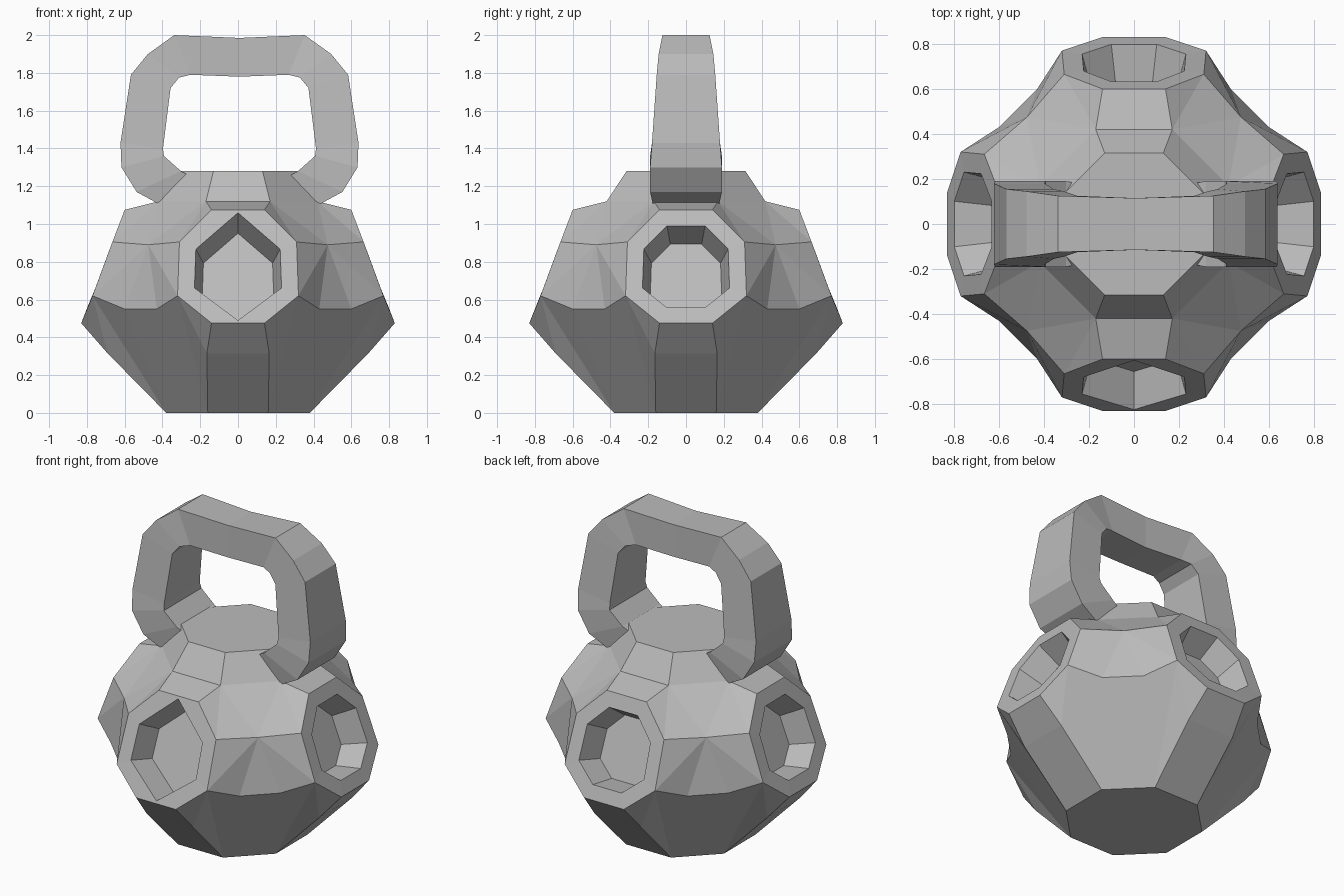
import bpy, bmesh, math
from mathutils import Vector, Matrix

cube = bpy.data.objects.get("Cube")
if cube:
    bpy.data.objects.remove(cube)

grey = bpy.data.materials.new("cast iron grey")
grey.use_nodes = True
grey.diffuse_color = (0.5, 0.5, 0.5, 1)
grey.node_tree.nodes["Principled BSDF"].inputs["Base Color"].default_value = (0.5, 0.5, 0.5, 1)


def finish(bm, name):
    bmesh.ops.remove_doubles(bm, verts=bm.verts, dist=0.001)
    bmesh.ops.recalc_face_normals(bm, faces=bm.faces)
    mesh = bpy.data.meshes.new(name)
    bm.to_mesh(mesh)
    bm.free()
    mesh.materials.append(grey)
    obj = bpy.data.objects.new(name, mesh)
    bpy.context.scene.collection.objects.link(obj)
    return obj


def add_face(bm, points, turn):
    unique = []
    for p in points:
        if all((p - q).length > 0.001 for q in unique):
            unique.append(p)
    if len(unique) > 2:
        bm.faces.new([bm.verts.new(turn @ p) for p in unique])


def mirror_x(p):
    return Vector((-p.x, p.y, p.z))


def mirror_diagonal(p):
    return Vector((-p.y, -p.x, p.z))


# Key points on one side of the body
base = Vector((0.16, -0.38, 0))
low = Vector((0.165, -0.69, 0.315))
rim_a = Vector((0.14, -0.83, 0.475))
rim_b = Vector((0.32, -0.77, 0.62))
rim_c = Vector((0.31, -0.665, 0.905))
rim_d = Vector((0.14, -0.60, 1.075))
belly = Vector((0.43, -0.60, 0.55))
waist = Vector((0.475, -0.475, 0.89))
neck = Vector((0.17, -0.42, 1.12))
top = Vector((0.13, -0.315, 1.28))
outline = [rim_a, rim_b, rim_c, rim_d]
outline += [mirror_x(p) for p in reversed(outline)]
centre = sum(outline, Vector()) / 8
inward = Vector((0, 0.936, -0.353))


def socket(bm, turn, pointed):
    # Octagonal rim around a tapered recess; the front one has pointed ends
    inner = [centre + (p - centre) * 0.72 for p in outline]
    if pointed:
        for i in (0, 3, 4, 7):
            q = centre + (outline[i] - centre) * 0.95
            inner[i] = Vector((0, q.y, q.z))
    mouth = sum(inner, Vector()) / 8
    floor = [mouth + (p - mouth) * 0.82 + inward * 0.16 for p in inner]
    for i in range(8):
        j = (i + 1) % 8
        add_face(bm, [outline[i], outline[j], inner[j], inner[i]], turn)
        add_face(bm, [inner[i], inner[j], floor[j], floor[i]], turn)
    add_face(bm, floor, turn)


# Body: four equal sides joined by faceted corners
bm = bmesh.new()
for k in range(4):
    turn = Matrix.Rotation(k * math.pi / 2, 3, "Z")
    socket(bm, turn, k == 0)
    for a, b in ((base, low), (low, rim_a), (rim_d, neck), (neck, top)):
        add_face(bm, [mirror_x(a), a, b, mirror_x(b)], turn)
    for a, b in ((base, belly), (neck, top)):
        add_face(bm, [a, mirror_diagonal(a), mirror_diagonal(b), b], turn)
    for a in (belly, neck):
        add_face(bm, [a, mirror_diagonal(a), waist], turn)
    for patch in ([base, belly, rim_b], [base, rim_b, low], [low, rim_b, rim_a],
                  [rim_b, belly, waist], [rim_b, waist, rim_c],
                  [rim_c, waist, neck], [rim_c, neck, rim_d]):
        add_face(bm, patch, turn)
        add_face(bm, [mirror_diagonal(p) for p in patch], turn)
for level in (base, top):
    ring = []
    for k in range(4):
        turn = Matrix.Rotation(k * math.pi / 2, 3, "Z")
        ring += [turn @ level, turn @ mirror_diagonal(level)]
    add_face(bm, ring, Matrix.Identity(3))
finish(bm, "body")

# Handle: outer x, outer z, inner x, inner z, half thickness
half = [(0, 1.985, 0, 1.78, 0.115),
        (0.345, 2.0, 0.26, 1.79, 0.125),
        (0.485, 1.9, 0.32, 1.775, 0.145),
        (0.575, 1.79, 0.365, 1.72, 0.155),
        (0.63, 1.43, 0.405, 1.40, 0.18),
        (0.625, 1.3, 0.40, 1.36, 0.19),
        (0.545, 1.17, 0.31, 1.28, 0.19),
        (0.38, 1.08, 0.20, 1.22, 0.17)]
sections = [(-a, b, -c, d, w) for a, b, c, d, w in reversed(half[1:])] + half
bm = bmesh.new()
rings = []
for ox, oz, ix, iz, w in sections:
    corners = [(ox, -w, oz), (ox, w, oz), (ix, w, iz), (ix, -w, iz)]
    rings.append([bm.verts.new((x + 0.008, y, z)) for x, y, z in corners])
for r, s in zip(rings, rings[1:]):
    for i in range(4):
        j = (i + 1) % 4
        bm.faces.new([r[i], r[j], s[j], s[i]])
bm.faces.new(rings[0])
bm.faces.new(rings[-1])
finish(bm, "handle")
